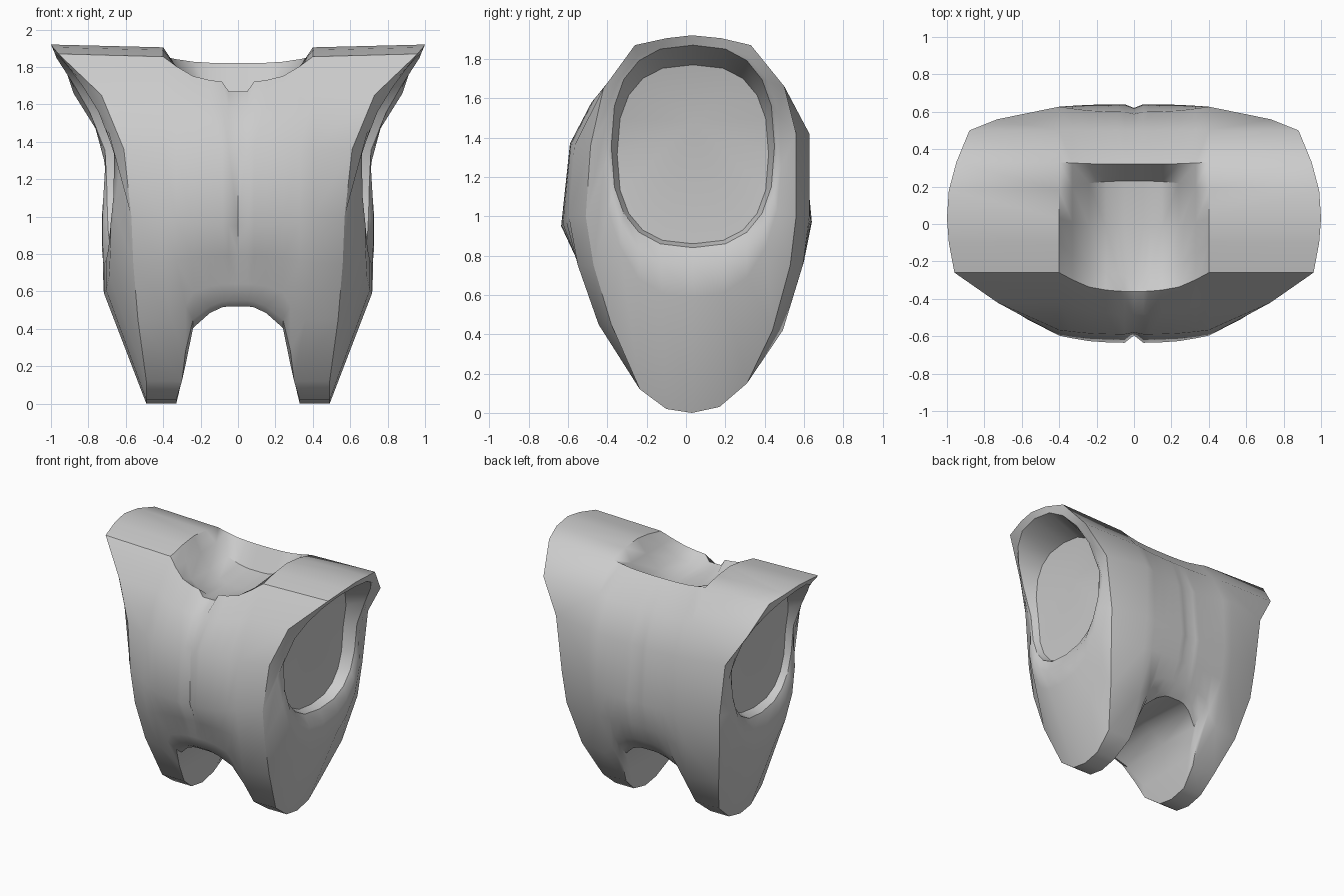
import bpy, bmesh, math
from mathutils import Vector

if "Cube" in bpy.data.objects:
    bpy.data.objects.remove(bpy.data.objects["Cube"])

N = 20  # points per side-view loop: bottom centre -> front -> top -> back

# Flank crease loop: where the front/back shell turns into the side (x, y, z)
crease = [Vector(p) for p in [
    (.49, .03, 0), (.49, -.10, .02), (.49, -.235, .12), (.535, -.38, .45), (.56, -.47, .75),
    (.57, -.51, 1.0), (.61, -.485, 1.36), (.73, -.42, 1.65), (.96, -.26, 1.87), (.99, -.1, 1.905),
    (1.0, .03, 1.92), (.99, .18, 1.905), (.95, .33, 1.87), (.88, .50, 1.66), (.73, .56, 1.42),
    (.68, .56, 1.0), (.66, .53, .75), (.59, .44, .42), (.5, .31, .15), (.49, .17, .03)]]

# Loop close to the centre line: crotch arch, chest, neck bowl, back (y, z)
middle = [
    (.03, .55), (-.43, .52), (-.47, .55), (-.51, .64), (-.56, .79),
    (-.635, .95), (-.59, 1.37), (-.48, 1.58), (-.36, 1.72), (-.27, 1.65),
    (-.02, 1.63), (.23, 1.66), (.32, 1.82), (.5, 1.64), (.6, 1.39),
    (.64, .97), (.6, .77), (.54, .63), (.49, .56), (.46, .53)]


def outer_loop():
    # Loop at the inner edge of the legs and the base of the shoulders
    out = []
    for i, p in enumerate(crease):
        q = p.copy()
        q.x = .33 if i in (19, 0, 1) else .30 if i in (2, 18) else .4
        if i in (3, 17):
            q.x = .36
        if 3 <= i <= 6:
            q.y *= 1.17
        elif 14 <= i <= 17:
            q.y *= 1.12
        if 8 <= i <= 12:
            q.z -= .015
        out.append(q)
    return out


outer = outer_loop()


def blend_loop(x, w):
    return [Vector((x, y + (o.y - y) * w, z + (o.z - z) * w)) for (y, z), o in zip(middle, outer)]


def oval(i, cy, cz, hw, hh, e=.78):
    a = -math.pi / 2 - 2 * math.pi * i / N
    c, s = math.cos(a), math.sin(a)
    return (cy + hw * math.copysign(abs(c) ** e, c), cz + hh * math.copysign(abs(s) ** e, s))


# Centre loops with the shallow cleft and the collar notch
cleft = blend_loop(0, 0)
notch = blend_loop(.05, 0)
for loop in (cleft, notch):
    loop[8].z -= .05
for i, d in ((4, .015), (5, .04), (6, .01), (14, -.012), (15, -.02), (16, -.01)):
    cleft[i].y += d

# Shoulder softening loop between the neck bowl and the shoulder
slope = blend_loop(.33, .62)
for i in (18, 19, 0, 1, 2, 3, 17):
    slope[i].x = .28

# Arm opening: rim, recessed lip and two loops for the swelling flank
rim, lip, flank, sill = [], [], [], []
for i in range(N):
    y, z = oval(i, .035, 1.355, .415, .515)
    x = .675 + .06 * y + .3 * max(0, (z - 1.3) / .57) ** 1.5
    rim.append(Vector((x, y, z)))
    y, z = oval(i, .035, 1.315, .385, .455)
    lip.append(Vector((.61 + .09 * max(0, (z - 1.3) / .47), y, z)))
    low = max(0, math.cos(2 * math.pi * i / N))
    for loop, t, swell in ((flank, .7, .095), (sill, .89, .06)):
        f = crease[i].lerp(rim[i], t)
        f.x += swell * low ** .8
        loop.append(f)

loops = [cleft, notch, blend_loop(.085, .01), blend_loop(.15, .07), blend_loop(.24, .23),
         slope, outer, crease, flank, sill, rim, lip]

# Skin the loops and close the arm opening with a fan
bm = bmesh.new()
rows = [[bm.verts.new(p) for p in loop] for loop in loops]
for a, b in zip(rows, rows[1:]):
    for i in range(N):
        j = (i + 1) % N
        bm.faces.new((a[i], a[j], b[j], b[i]))
hub = bm.verts.new((.62, .04, 1.48))
for i in range(N):
    bm.faces.new((rows[-1][i], rows[-1][(i + 1) % N], hub))
bmesh.ops.recalc_face_normals(bm, faces=bm.faces)

# Keep the flank crease and the arm opening edges sharp
for row in (rows[7], rows[-2], rows[-1]):
    for i in range(N):
        bm.edges.get((row[i], row[(i + 1) % N])).smooth = False

mesh = bpy.data.meshes.new("torso_shell")
bm.to_mesh(mesh)
bm.free()
torso = bpy.data.objects.new("torso_shell", mesh)
bpy.context.collection.objects.link(torso)

# Mirror to the other side, then smooth with sharp creases
mirror = torso.modifiers.new("mirror", 'MIRROR')
mirror.use_clip = True
bpy.context.view_layer.objects.active = torso
torso.select_set(True)
bpy.ops.object.modifier_apply(modifier="mirror")
bpy.ops.object.shade_smooth_by_angle(angle=math.radians(40), keep_sharp_edges=True)
